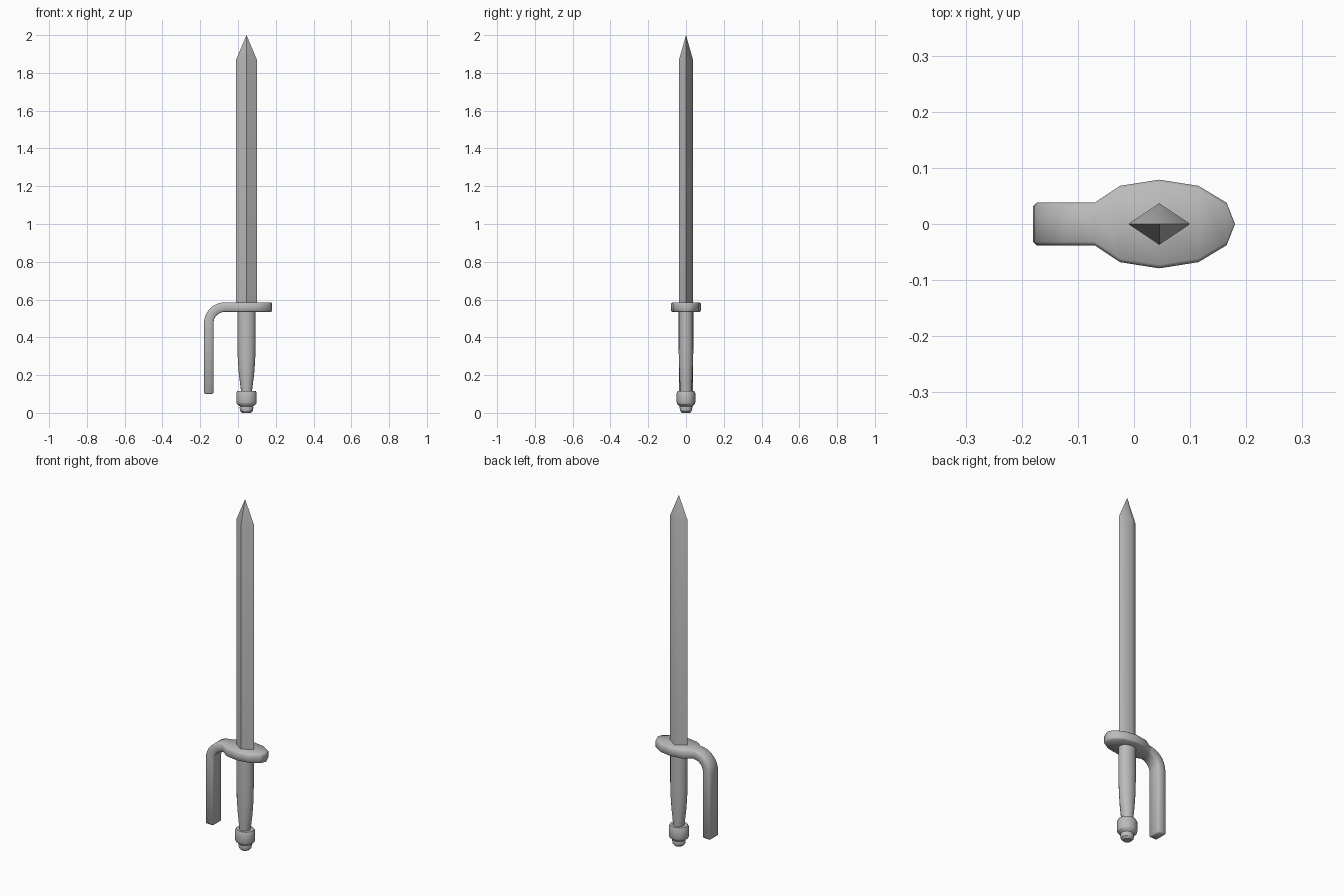
import bpy, bmesh
from math import sin, cos, pi, radians

cube = bpy.data.objects.get("Cube")
if cube:
    bpy.data.objects.remove(cube, do_unlink=True)

CX = 0.045  # sword axis

steel = bpy.data.materials.new("grey_steel")
steel.use_nodes = True
grey = (0.5, 0.5, 0.5, 1)
steel.diffuse_color = grey
steel.node_tree.nodes["Principled BSDF"].inputs["Base Color"].default_value = grey


def finish(name, bm):
    bmesh.ops.recalc_face_normals(bm, faces=bm.faces)
    mesh = bpy.data.meshes.new(name)
    bm.to_mesh(mesh)
    bm.free()
    mesh.materials.append(steel)
    obj = bpy.data.objects.new(name, mesh)
    bpy.context.collection.objects.link(obj)
    return obj


def smooth(obj, angle):
    bpy.ops.object.select_all(action='DESELECT')
    obj.select_set(True)
    bpy.context.view_layer.objects.active = obj
    bpy.ops.object.shade_smooth_by_angle(angle=radians(angle))


def rings(name, sections, sides):
    """Loft of elliptical sections (z, half width, half depth), capped at both ends."""
    bm = bmesh.new()
    loops = []
    for z, rx, ry in sections:
        loops.append([bm.verts.new((CX + rx * cos(2 * pi * i / sides),
                                    ry * sin(2 * pi * i / sides), z)) for i in range(sides)])
    for a, b in zip(loops, loops[1:]):
        for i in range(sides):
            j = (i + 1) % sides
            bm.faces.new((a[i], a[j], b[j], b[i]))
    bm.faces.new(loops[0])
    bm.faces.new(loops[-1])
    bmesh.ops.remove_doubles(bm, verts=bm.verts, dist=0.0001)
    return finish(name, bm)


# Blade: diamond section with a crisp front ridge and a soft back ridge
bm = bmesh.new()
low, high = [[bm.verts.new((CX + x, y, z)) for x, y in
              ((0.055, 0), (0, 0.037), (-0.055, 0), (0, -0.037))] for z in (0.57, 1.87)]
tip = bm.verts.new((CX, 0, 2))
for i in range(4):
    j = (i + 1) % 4
    bm.faces.new((low[i], low[j], high[j], high[i]))
    bm.faces.new((high[i], high[j], tip))
bm.faces.new(low)
for face in bm.faces:
    face.smooth = True
for edge in bm.edges:
    a, b = edge.verts
    level = abs(a.co.z - b.co.z) < 0.001
    back = a.co.y > 0.01 or b.co.y > 0.01
    edge.smooth = (level and a.co.z > 1) or (not level and back)
finish("blade", bm)

# Guard: ribbon of (x, z, half width) stations, curving down into the knuckle bar
TOP, R = 0.585, 0.11
stations = [(0.18, TOP, 0), (0.165, TOP, 0.038), (0.115, TOP, 0.068), (CX, TOP, 0.079),
            (-0.025, TOP, 0.068), (-0.07, TOP, 0.038)]
for i in range(1, 9):
    t = i * pi / 16
    stations.append((-0.07 - R * sin(t), TOP - R + R * cos(t), 0.038))
stations.append((-0.18, 0.1, 0.038))
bm = bmesh.new()
pairs = [(bm.verts.new((x, -w, z)), bm.verts.new((x, w, z))) for x, z, w in stations]
for (a, b), (c, d) in zip(pairs, pairs[1:]):
    bm.faces.new((a, b, d, c))
bmesh.ops.remove_doubles(bm, verts=bm.verts, dist=0.0001)
guard = finish("guard_and_knuckle_bar", bm)
if guard.data.polygons[2].normal.z < 0:
    guard.data.flip_normals()
solid = guard.modifiers.new("thickness", 'SOLIDIFY')
solid.thickness = 0.05
solid.offset = -1
solid.use_even_offset = True
bevel = guard.modifiers.new("edges", 'BEVEL')
bevel.width = 0.006
bevel.segments = 1
bevel.limit_method = 'ANGLE'
bevel.angle_limit = radians(60)
smooth(guard, 30)

# Grip: oval handle tapering towards the pommel
grip = rings("grip", [(0.1, 0.027, 0.03), (0.14, 0.032, 0.032), (0.2, 0.04, 0.035),
                      (0.28, 0.046, 0.038), (0.36, 0.048, 0.039), (0.55, 0.048, 0.039)], 16)
smooth(grip, 40)

# Pommel: bevelled collar with a small end button
pommel = rings("pommel", [(0, 0.022, 0.022), (0.01, 0.033, 0.031), (0.028, 0.037, 0.034),
                          (0.035, 0.035, 0.033), (0.047, 0.051, 0.046), (0.055, 0.054, 0.049),
                          (0.105, 0.054, 0.049), (0.117, 0.048, 0.044)], 16)
smooth(pommel, 30)
